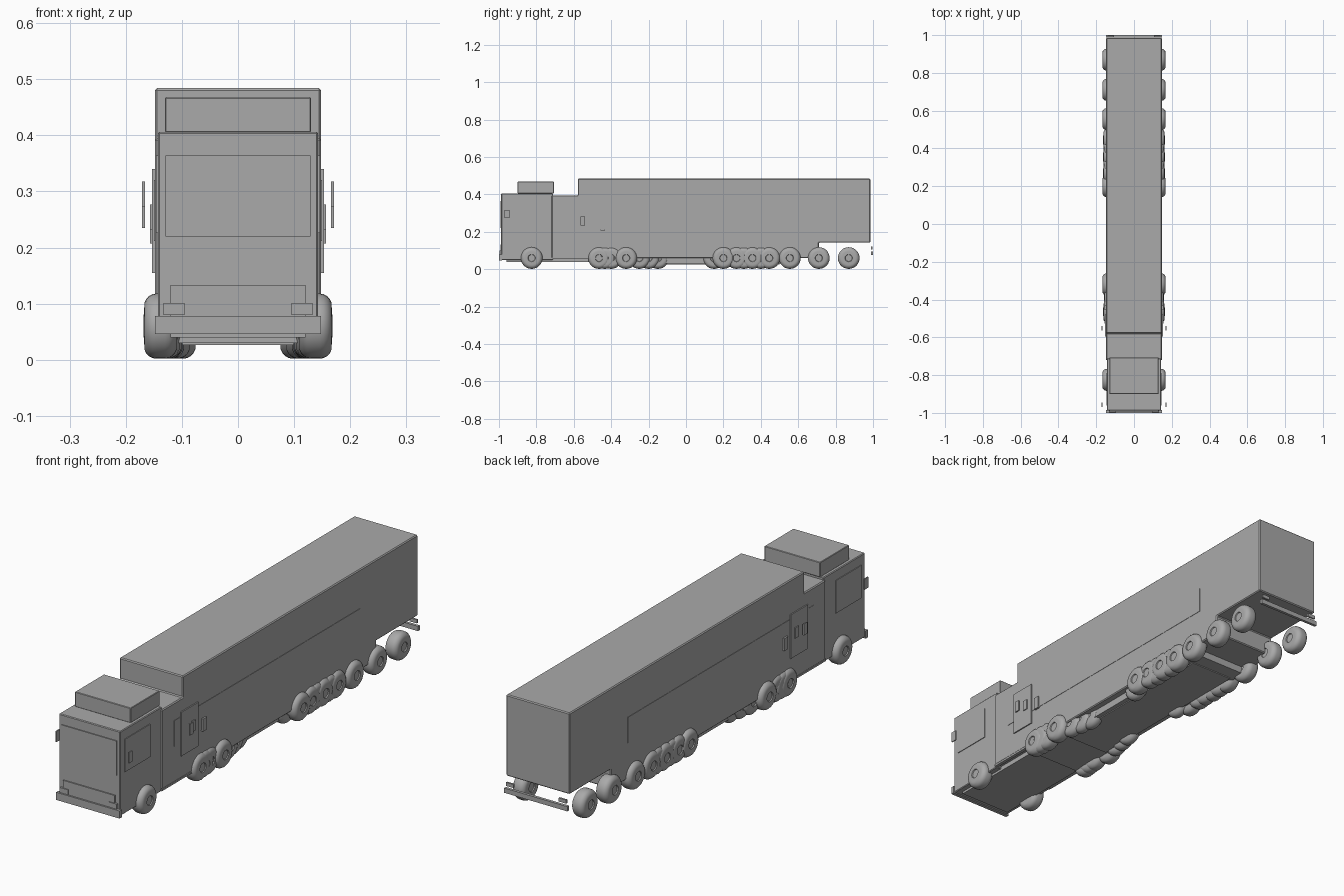
import bpy, bmesh, math
from mathutils import Matrix

cube = bpy.data.objects.get("Cube")
if cube:
    bpy.data.objects.remove(cube, do_unlink=True)

# One grey paint for the whole truck
grey = bpy.data.materials.new("plain grey")
grey.use_nodes = True
COLOUR = (0.4, 0.4, 0.4, 1)
grey.diffuse_color = COLOUR
grey.node_tree.nodes["Principled BSDF"].inputs["Base Color"].default_value = COLOUR


def finish(name, bm, bevel=0):
    bmesh.ops.recalc_face_normals(bm, faces=bm.faces)
    mesh = bpy.data.meshes.new(name)
    bm.to_mesh(mesh)
    bm.free()
    mesh.materials.append(grey)
    obj = bpy.data.objects.new(name, mesh)
    bpy.context.collection.objects.link(obj)
    if bevel:
        mod = obj.modifiers.new("edge", 'BEVEL')
        mod.width = bevel
        mod.segments = 1
    return obj


def box(name, x, y, z, bevel=0):
    """Box from (low, high) ranges."""
    bm = bmesh.new()
    bmesh.ops.create_cube(bm, size=1)
    for v in bm.verts:
        v.co = [lo + (hi - lo) * (c + 0.5) for c, (lo, hi) in zip(v.co, (x, y, z))]
    return finish(name, bm, bevel)


def pair(name, x, y, z):
    """The same box on the left and the right."""
    box("left_" + name, x, y, z)
    box("right_" + name, (-x[1], -x[0]), y, z)


def side_profile(name, half_width, points, bevel=0):
    """Extrude a side outline (y, z) across the width."""
    bm = bmesh.new()
    face = bm.faces.new([bm.verts.new((-half_width, y, z)) for y, z in points])
    new = bmesh.ops.extrude_face_region(bm, geom=[face])["geom"]
    for v in new:
        if isinstance(v, bmesh.types.BMVert):
            v.co.x = half_width
    return finish(name, bm, bevel)


# Cab
box("cab", (-.143, .143), (-.988, -.712), (.05, .406), .003)
box("roof_deflector", (-.13, .13), (-.9, -.707), (.405, .468), .002)
box("windscreen", (-.129, .129), (-.992, -.986), (.22, .364))
box("grille", (-.12, .12), (-.993, -.986), (.075, .133))
pair("headlight", (.095, .133), (-.997, -.986), (.08, .101))
side_profile("front_bumper", .148, [(-.985, .046), (-1, .046), (-1, .078), (-.985, .078)])
pair("side_window", (.14, .146), (-.96, -.79), (.226, .364))
pair("mirror", (.166, .171), (-.97, -.945), (.273, .318))

# Trailer with a lower front step and a raised tail
side_profile("trailer_body", .148, [
    (-.718, .06), (-.718, .395), (-.578, .395), (-.578, .484),
    (.986, .484), (.986, .142), (.71, .142), (.71, .06)], .004)
pair("side_stripe", (.145, .1495), (-.637, .6), (.212, .32))
pair("side_panel", (.145, .153), (-.595, -.48), (.155, .34))
pair("outer_plate", (.166, .171), (-.563, -.54), (.235, .283))
pair("middle_plate", (.15, .157), (-.527, -.505), (.232, .277))
pair("rear_plate", (.147, .157), (-.456, -.432), (.207, .26))

# Underbody
box("front_subframe", (-.12, .12), (-.96, -.5), (.04, .065))
box("deck_underside", (-.12, .12), (-.5, .56), (.03, .065))
box("chassis_keel", (-.1, .1), (-.3, .5), (.026, .035))
pair("skirt_edge", (.135, .149), (-.72, -.52), (.054, .062))

# Rear bar and lamps
box("rear_bar", (-.147, .147), (.988, 1), (.076, .096))
pair("rear_lamp", (.105, .14), (.99, .998), (.106, .121))


# Wheels: a rounded lathe profile of (radius, offset across)
def wheel(name, x_outer, y, width):
    h = width / 2
    radius, segments = .058, 28
    profile = [(0, h - .004), (.018, h - .004), (.02, h), (.034, h - .001)]
    for i in range(1, 6):
        a = math.pi / 2 * i / 5
        profile.append((.034 + (radius - .034) * math.sin(a),
                        h - .022 * (1 - math.cos(a))))
    profile += [(r, -o) for r, o in reversed(profile)]
    bm = bmesh.new()
    verts = [bm.verts.new((o, 0, r)) for r, o in profile]
    edges = [bm.edges.new(p) for p in zip(verts, verts[1:])]
    bmesh.ops.spin(bm, geom=verts + edges, cent=(0, 0, 0), axis=(1, 0, 0),
                   angle=math.tau, steps=segments)
    bmesh.ops.remove_doubles(bm, verts=bm.verts, dist=.0002)
    x = x_outer - math.copysign(h, x_outer)
    bmesh.ops.transform(bm, matrix=Matrix.Translation((x, y, .06)), verts=bm.verts)
    obj = finish(name, bm)
    bpy.ops.object.select_all(action='DESELECT')
    obj.select_set(True)
    bpy.context.view_layer.objects.active = obj
    bpy.ops.object.shade_smooth_by_angle(angle=math.radians(40))


# Axle position along the truck, outer face, tyre width
axles = [(-.825, .168, .06), (-.465, .163, .06), (-.435, .16, .06), (-.4, .158, .06),
         (-.32, .168, .06), (-.25, .145, .05), (-.2, .135, .05), (-.15, .125, .05),
         (.15, .135, .05), (.2, .168, .06), (.27, .163, .06), (.31, .16, .06),
         (.355, .163, .06), (.4, .16, .06), (.445, .163, .06), (.555, .168, .06),
         (.71, .168, .06), (.87, .168, .06)]
for n, (y, x, width) in enumerate(axles, 1):
    wheel(f"left_wheel_{n}", x, y, width)
    wheel(f"right_wheel_{n}", -x, y, width)
